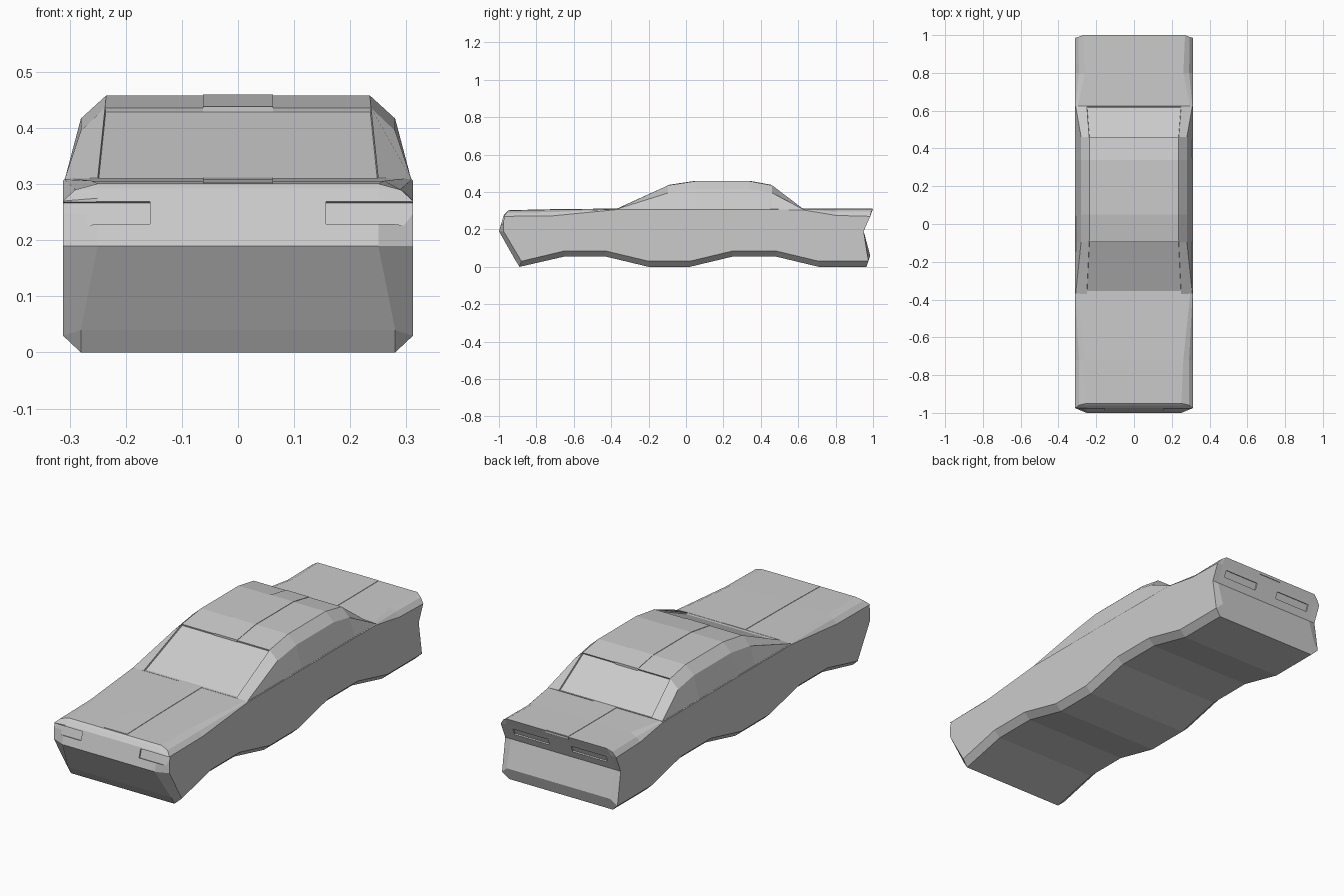
import bpy, bmesh, math

if "Cube" in bpy.data.objects:
    bpy.data.objects.remove(bpy.data.objects["Cube"])


def loft(name, sections):
    """Skin right-half sections (bottom to top), mirrored in x, with strip end caps."""
    bm = bmesh.new()
    rings = []
    for s in sections:
        right = [bm.verts.new(p) for p in s]
        left = [bm.verts.new((-x, y, z)) for x, y, z in reversed(s)]
        rings.append(right + left)
    n = len(rings[0])
    for a, b in zip(rings, rings[1:]):
        for i in range(n):
            j = (i + 1) % n
            bm.faces.new((a[i], a[j], b[j], b[i]))
    for r in (rings[0], rings[-1]):
        for i in range(n // 2 - 1):
            bm.faces.new((r[i], r[i + 1], r[n - 2 - i], r[n - 1 - i]))
    bmesh.ops.remove_doubles(bm, verts=bm.verts, dist=0.0005)
    bmesh.ops.recalc_face_normals(bm, faces=bm.faces)
    me = bpy.data.meshes.new(name)
    bm.to_mesh(me)
    bm.free()
    ob = bpy.data.objects.new(name, me)
    bpy.context.collection.objects.link(ob)
    return ob


def cut_light(body, name, x, y, z, w, h, tilt):
    """Shallow rectangular lamp recess, on both sides."""
    for side in (-1, 1):
        bpy.ops.mesh.primitive_cube_add(size=1, location=(side * x, y, z), rotation=(tilt, 0, 0))
        c = bpy.context.object
        c.name = name
        c.scale = (w, 0.016, h)
        c.hide_render = True
        c.display_type = 'WIRE'
        m = body.modifiers.new(name, 'BOOLEAN')
        m.object = c
        m.operation = 'DIFFERENCE'
        m.solver = 'EXACT'


# Body: rounded nose, wavy underside, notched tail
W = 0.312
nose = [(.28, -.89, 0), (.28, -.915, .04), (.25, -1, .19),
        (.25, -.975, .275), (.25, -.96, .292), (.25, -.95, .301)]
front = [(.28, -.89, 0), (W, -.88, .03), (W, -.975, .19),
         (W, -.975, .27), (.29, -.958, .29), (.25, -.95, .301)]
rear = [(.28, .965, 0), (W, .975, .03), (W, .95, .19),
        (W, .985, .27), (.295, .99, .295), (.27, 1, .31)]
tail = [(.28, .965, 0), (.28, .985, .06), (.28, .95, .19),
        (.28, .985, .275), (.28, .995, .298), (.27, 1, .31)]
# bottom y, bottom z, top y, top z, corner drop
stations = [(-.65, .055, -.72, .306, .034), (-.43, .055, -.37, .31, .004),
            (-.2, 0, -.2, .31, .004), (.02, 0, .02, .31, .004),
            (.25, .055, .25, .31, .004), (.48, .055, .62, .309, .004),
            (.71, 0, .8, .309, .034)]
middle = []
for yb, zb, yt, zt, d in stations:
    middle.append([(.28, yb, zb), (W, yb, zb + .03), (W, (yb + yt) / 2, .19),
                   (W, yt, zt - d), (W - d * .6, yt, zt - d * .4), (W - d * 1.2 - .01, yt, zt)])
body = loft("body", [nose, front] + middle + [rear, tail])

# Head and tail lamp recesses
cut_light(body, "headlamp_cutter", .236, -.983, .249, .158, .042, math.radians(-17))
cut_light(body, "tail_lamp_cutter", .157, .972, .24, .19, .034, math.radians(-22.6))

# Cabin: y, shoulder x, shoulder z, roof x, roof z
cabin_rows = [(-.37, .309, .309, .25, .311), (-.095, .28, .395, .237, .436),
              (.05, .28, .417, .235, .458), (.34, .28, .417, .235, .458),
              (.46, .28, .395, .237, .436), (.625, .309, .309, .25, .311)]
cabin = loft("cabin", [[(.311, y, .3), (xs, y, zs), (xr, y, zr)]
                       for y, xs, zs, xr, zr in cabin_rows])

# Recess the windscreen and rear window
bm = bmesh.new()
bm.from_mesh(cabin.data)
panes = [f for f in bm.faces if f.normal.z > .4 and abs(f.calc_center_median().x) < .01
         and (f.calc_center_median().y < -.15 or f.calc_center_median().y > .5)
         and f.calc_area() > .02]
bmesh.ops.inset_individual(bm, faces=panes, thickness=.002, depth=-.007)
bm.to_mesh(cabin.data)
bm.free()


# Slightly raised centre strips
def strip(name, path):
    loft(name, [[(.062, y, z - .012), (.062, y, z + .002)] for y, z in path])


strip("hood_strip", [(-.945, .301), (-.72, .306), (-.37, .31)])
strip("roof_strip", [(r[0], r[4]) for r in cabin_rows[1:5]])
strip("trunk_strip", [(.625, .309), (.8, .309), (.998, .31)])
